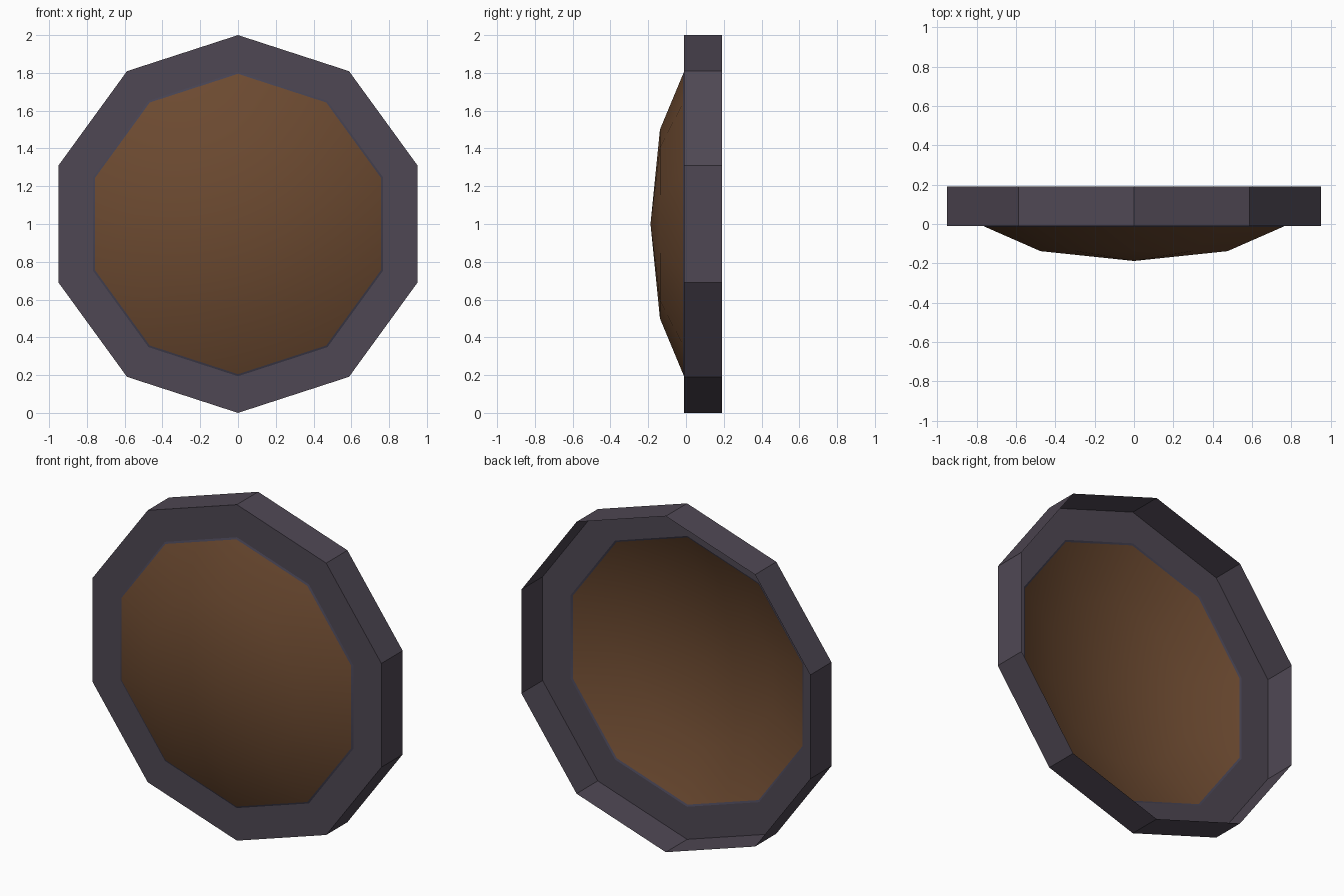
import bpy, bmesh, math

if "Cube" in bpy.data.objects:
    bpy.data.objects.remove(bpy.data.objects["Cube"])

SIDES = 10


def material(name, rgb):
    m = bpy.data.materials.new(name)
    m.diffuse_color = (*rgb, 1)
    m.use_nodes = True
    m.node_tree.nodes["Principled BSDF"].inputs["Base Color"].default_value = m.diffuse_color
    return m


iron = material("dark iron", (0.078, 0.064, 0.088))
wood = material("brown wood", (0.150, 0.068, 0.030))
slate = material("slate edge", (0.060, 0.055, 0.085))


def shell(name, profile, mats, smooth, rule=lambda band: 0):
    """Open surface from (radius, y) rings around the y axis; radius 0 makes a tip."""
    bm = bmesh.new()
    rings = []
    for r, y in profile:
        n = SIDES if r else 1
        rings.append([bm.verts.new((r * math.sin(math.tau * i / SIDES), y,
                                    1 + r * math.cos(math.tau * i / SIDES)))
                      for i in range(n)])
    for band, (a, b) in enumerate(zip(rings, rings[1:])):
        for i in range(SIDES):
            j = (i + 1) % SIDES
            corners = [a[i], a[j]] + ([b[j], b[i]] if len(b) > 1 else [b[0]])
            f = bm.faces.new(corners)
            f.smooth = smooth
            f.material_index = rule(band)
    mesh = bpy.data.meshes.new(name)
    bm.to_mesh(mesh)
    bm.free()
    for m in mats:
        mesh.materials.append(m)
    ob = bpy.data.objects.new(name, mesh)
    bpy.context.collection.objects.link(ob)
    return ob


# Rim: outer wall and front band, hollow at the back
shell("rim", [(1.0, 0.19), (1.0, -0.01), (0.806, -0.01)], [iron], False)

# Domed board with a thin slate edge
shell("domed_board",
      [(0.806, -0.01), (0.795, -0.015), (0.5, -0.138), (0, -0.188)],
      [wood, slate], True, lambda band: 1 if band == 0 else 0)
